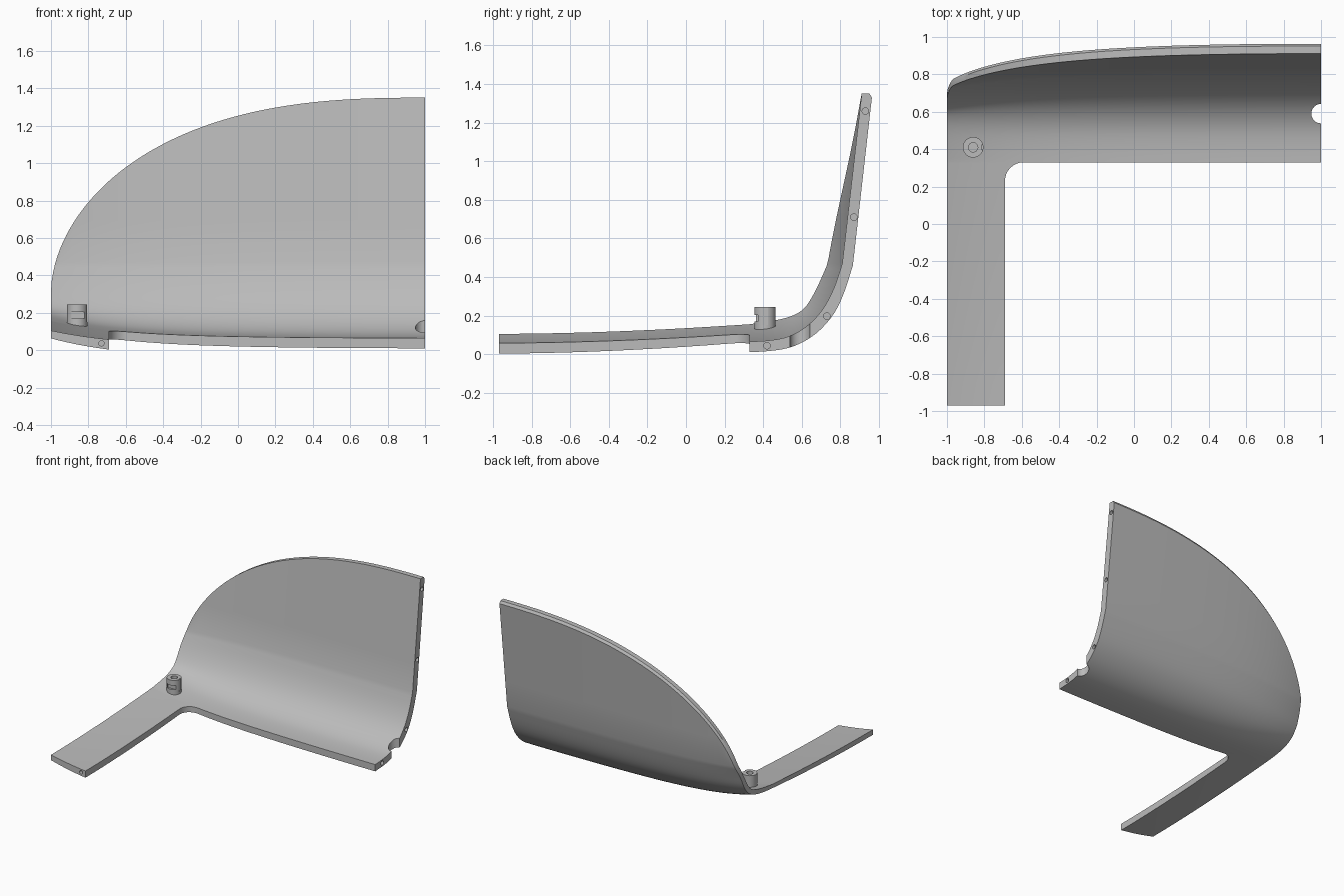
import bpy, bmesh, math
from mathutils import Vector

cube = bpy.data.objects.get("Cube")
if cube:
    bpy.data.objects.remove(cube, do_unlink=True)

grey = bpy.data.materials.new("plain grey")
grey.use_nodes = True
grey.diffuse_color = (0.5, 0.5, 0.5, 1)
grey.node_tree.nodes["Principled BSDF"].inputs["Base Color"].default_value = (0.5, 0.5, 0.5, 1)

# Wall sections (y, z) from floor lip to crease; the last point is the top
IN_MID = [(.33, .065), (.42, .07), (.51, .085), (.59, .12), (.66, .175), (.72, .25), (.77, .35), (.81, .47), (.912, 1.36)]
OUT_MID = [(.33, .01), (.43, .016), (.53, .032), (.62, .07), (.70, .13), (.77, .215), (.82, .32), (.865, .46), (.967, 1.36)]
IN_END = [(.33, .155), (.42, .168), (.50, .183), (.56, .203), (.61, .235), (.65, .29), (.69, .37), (.73, .47), (.832, 1.36)]
OUT_END = [(.33, .123), (.43, .133), (.52, .15), (.59, .175), (.645, .215), (.69, .28), (.725, .365), (.765, .46), (.875, 1.36)]
FRONT, LIP, ARM_X, FILLET = -.97, .33, -.69, .1


def smooth(points):
    """Round the lower bend and keep the upper wall straight."""
    p = [Vector(q) for q in points]
    bend, out = p[:-1], []
    for i in range(len(bend) - 1):
        a, b = bend[max(i - 1, 0)], bend[i]
        c, d = bend[i + 1], bend[min(i + 2, len(bend) - 1)]
        for k in range(3):
            t = k / 3
            out.append(b + (c - a) * t / 2 + (a - 2.5 * b + 2 * c - d / 2) * t**2
                       + (1.5 * (b - c) + (d - a) / 2) * t**3)
    return out + [bend[-1].lerp(p[-1], k / 4) for k in range(5)]


def rim_height(x):
    u = (1 - x) / 2
    return .31 + 1.04 * max(0, 1 - u**2.6)**.54


def section(mid, end, x, top):
    """Blend the two sections at x and trim the result at the rim."""
    u = (1 - x) / 2
    w = .3 * u**2 + .7 * u**6
    pts = [a.lerp(b, w) for a, b in zip(mid, end)]
    for j in range(1, len(pts)):
        if pts[j].y > top:
            t = (top - pts[j - 1].y) / (pts[j].y - pts[j - 1].y)
            cut = pts[j - 1].lerp(pts[j], t)
            return pts[:j] + [cut] * (len(pts) - j)
    return pts


def front_edge(x):
    if x <= ARM_X + 1e-6:
        return FRONT
    c = ARM_X + FILLET
    return LIP if x >= c else LIP - FILLET + math.sqrt(max(0, FILLET**2 - (x - c)**2))


# Columns across the panel, rows along the arm
xs = [-1 + (1 + ARM_X) * (i / 16)**1.6 for i in range(17)]
xs += [ARM_X + FILLET * (1 - math.cos(i * math.pi / 16)) for i in range(1, 9)]
xs += [ARM_X + FILLET + (1 - ARM_X - FILLET) * i / 28 for i in range(1, 29)]
corner = LIP - FILLET
rows = [FRONT + (corner - FRONT) * i / 10 for i in range(11)]
rows += [corner + FILLET * math.sin(i * math.pi / 16) for i in range(1, 8)]


def column(mid, end, x, top, drop):
    wall = section(mid, end, x, top)
    arm = []
    for y in rows:
        y = max(y, front_edge(x))
        s = (LIP - y) / (LIP - FRONT)
        arm.append(Vector((y, wall[0].y - drop * (1 - (1 - s)**1.8))))
    return arm + wall


def finish(bm, name):
    bmesh.ops.recalc_face_normals(bm, faces=bm.faces)
    me = bpy.data.meshes.new(name)
    bm.to_mesh(me)
    bm.free()
    ob = bpy.data.objects.new(name, me)
    bpy.context.collection.objects.link(ob)
    me.materials.append(grey)
    return ob


def activate(ob):
    bpy.ops.object.select_all(action='DESELECT')
    ob.select_set(True)
    bpy.context.view_layer.objects.active = ob


def cylinder(bm, centre, radius, depth, axis, segments=32):
    rot = Vector((0, 0, 1)).rotation_difference(Vector(axis)).to_matrix().to_4x4()
    rot.translation = centre
    bmesh.ops.create_cone(bm, cap_ends=True, segments=segments, radius1=radius,
                          radius2=radius, depth=depth, matrix=rot)


def box(bm, lo, hi):
    verts = bmesh.ops.create_cube(bm, size=1)["verts"]
    for v in verts:
        v.co = Vector([l + (c + .5) * (h - l) for l, h, c in zip(lo, hi, v.co)])


def cut(ob, bm):
    cutter = finish(bm, "cutter")
    cutter.hide_render = True
    activate(ob)
    mod = ob.modifiers.new("cut", 'BOOLEAN')
    mod.operation, mod.solver, mod.object = 'DIFFERENCE', 'EXACT', cutter
    mod.use_self = True
    bpy.ops.object.modifier_apply(modifier=mod.name)
    bpy.data.objects.remove(cutter, do_unlink=True)
    bpy.ops.object.shade_smooth_by_angle(angle=math.radians(30))


# Shell panel: inner and outer skins joined around their border
mids, ends = [smooth(IN_MID), smooth(OUT_MID)], [smooth(IN_END), smooth(OUT_END)]
bm = bmesh.new()
cache = {}


def vert(co):
    key = tuple(round(c, 5) for c in co)
    if key not in cache:
        cache[key] = bm.verts.new(co)
    return cache[key]


def face(verts):
    unique = list(dict.fromkeys(verts))
    if len(unique) > 2 and not bm.faces.get(unique):
        bm.faces.new(unique)


skins = [[], []]
for x in xs:
    h = rim_height(x)
    inner = column(mids[0], ends[0], x, h, .05)
    outer = column(mids[1], ends[1], x, h - .02, .06)
    inner.append(inner[-1])
    outer.append(Vector((outer[-1].x - .012, h)))
    for skin, col in zip(skins, (inner, outer)):
        skin.append([vert((x, p.x, p.y)) for p in col])

edges = set()
for i in range(len(xs) - 1):
    for j in range(len(skins[0][0]) - 1):
        past_arm = xs[i] > ARM_X - 1e-6
        if past_arm and (j < 10 or (j < len(rows) and xs[i] >= ARM_X + FILLET - 1e-6)):
            continue
        quad = [(i, j), (i + 1, j), (i + 1, j + 1), (i, j + 1)]
        for skin in skins:
            face([skin[a][b] for a, b in quad])
        edges.update(zip(quad, quad[1:] + quad[:1]))
for a, b in edges:
    if (b, a) not in edges:
        face([skins[0][a[0]][a[1]], skins[0][b[0]][b[1]],
              skins[1][b[0]][b[1]], skins[1][a[0]][a[1]]])
panel = finish(bm, "shell_panel")

# Half-round notch and dowel holes in the joining faces
holes = bmesh.new()
cylinder(holes, (1, .59, .1), .052, .5, (0, 0, 1))
for y, z in [(.93, 1.26), (.87, .71), (.73, .197), (.42, .044)]:
    cylinder(holes, (1, y, z), .017, .08, (1, 0, 0), 20)
cylinder(holes, (-.73, FRONT, .036), .014, .08, (0, 1, 0), 20)
cut(panel, holes)

# Slotted mounting post
bm = bmesh.new()
cylinder(bm, (-.86, .41, .1825), .055, .125, (0, 0, 1), 40)
post = finish(bm, "mounting_post")
slots = bmesh.new()
cylinder(slots, (-.86, .41, .22), .025, .12, (0, 0, 1), 24)
box(slots, (-.89, .33, .17), (-.78, .373, .203))
box(slots, (-.812, .395, .15), (-.79, .425, .26))
cut(post, slots)
